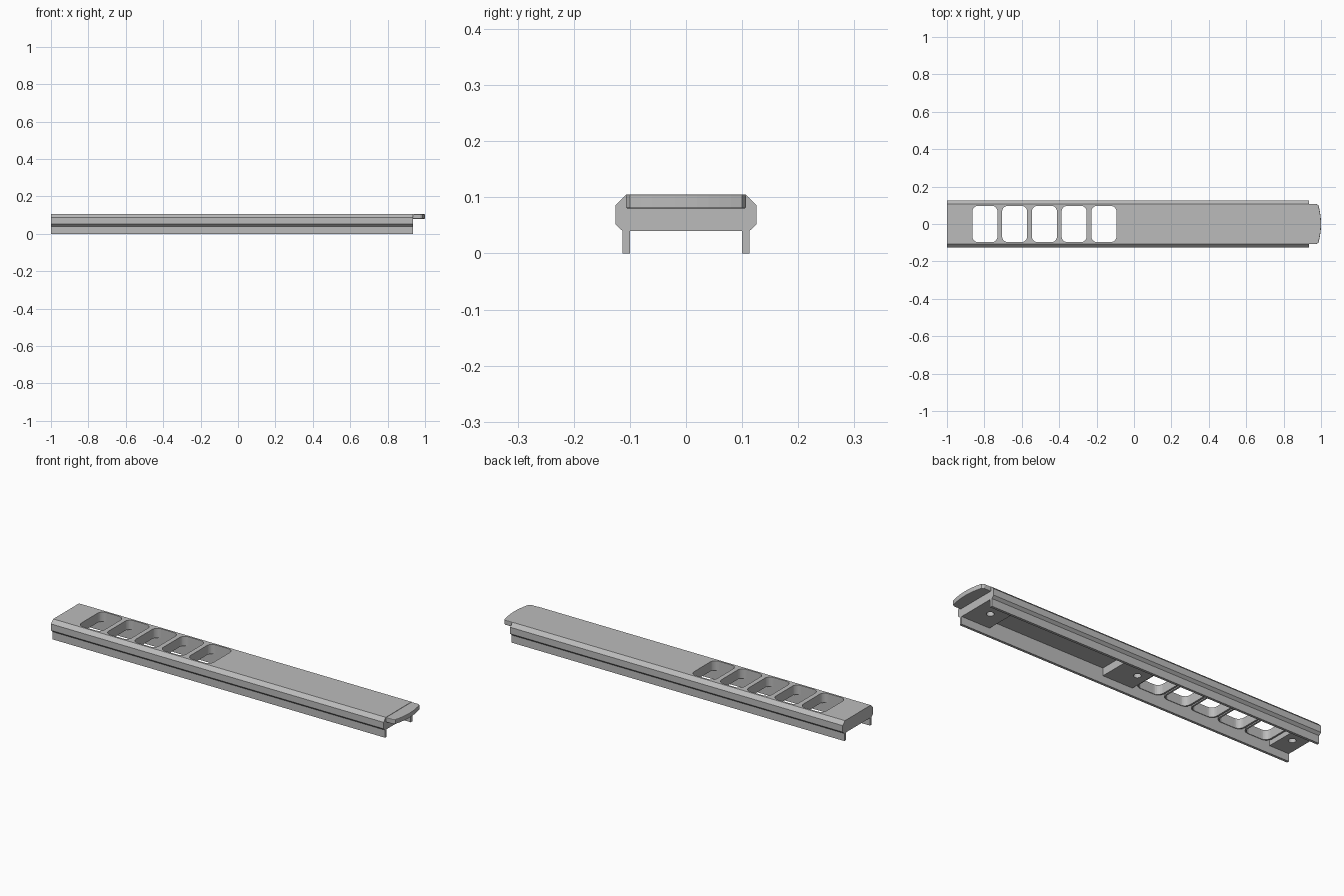
import bpy, bmesh, math

cube = bpy.data.objects.get("Cube")
if cube:
    bpy.data.objects.remove(cube, do_unlink=True)

grey = bpy.data.materials.new("satin grey")
grey.use_nodes = True
COLOUR = (0.5, 0.5, 0.5, 1)
grey.diffuse_color = COLOUR
grey.node_tree.nodes["Principled BSDF"].inputs["Base Color"].default_value = COLOUR

X0, X1 = -1.0, 0.935      # body ends
INNER = 0.1               # half width of the channel
TOP, ROOF, BELLY = 0.105, 0.08, 0.04


def extrude(name, outline, direction, place):
    """Solid made by sweeping a closed outline along a vector."""
    bm = bmesh.new()
    face = bm.faces.new([bm.verts.new(place(*p)) for p in outline])
    swept = bmesh.ops.extrude_face_region(bm, geom=[face])["geom"]
    bmesh.ops.translate(bm, vec=direction,
                        verts=[v for v in swept if isinstance(v, bmesh.types.BMVert)])
    bmesh.ops.recalc_face_normals(bm, faces=bm.faces)
    mesh = bpy.data.meshes.new(name)
    bm.to_mesh(mesh)
    bm.free()
    obj = bpy.data.objects.new(name, mesh)
    bpy.context.collection.objects.link(obj)
    mesh.materials.append(grey)
    return obj


def rounded(cx, hx, hy, r, steps=6):
    pts = []
    for q, (sx, sy) in enumerate([(1, 1), (-1, 1), (-1, -1), (1, -1)]):
        for i in range(steps + 1):
            a = (q + i / steps) * math.pi / 2
            pts.append((cx + sx * (hx - r) + r * math.cos(a),
                        sy * (hy - r) + r * math.sin(a)))
    return pts


def slab(name, outline, z0, z1):
    return extrude(name, outline, (0, 0, z1 - z0), lambda x, y: (x, y, z0))


def cut(obj, cutter):
    mod = obj.modifiers.new("cut", "BOOLEAN")
    mod.operation = "DIFFERENCE"
    mod.solver = "EXACT"
    mod.object = cutter
    cutter.hide_render = True
    cutter.hide_set(True)
    bpy.context.view_layer.objects.active = obj
    bpy.ops.object.modifier_apply(modifier=mod.name)
    bpy.data.objects.remove(cutter, do_unlink=True)


# channel shaped body: chamfered shoulders, stepped skirts
half = [(INNER, ROOF), (INNER, 0), (0.113, 0), (0.113, BELLY),
        (0.126, 0.052), (0.126, 0.086), (0.107, TOP)]
profile = half + [(-y, z) for y, z in reversed(half)]
body = extrude("channel_body", profile, (X1 - X0, 0, 0), lambda y, z: (X0, y, z))

# five rounded windows, each with a thin collar below the roof
for i in range(5):
    cx = -0.797 + i * 0.159
    cut(body, slab("window_cutter", rounded(cx, 0.067, 0.097, 0.03), 0.03, 0.2))
    collar = slab("window_collar", rounded(cx, 0.076, INNER, 0.036), 0.055, ROOF)
    cut(collar, slab("collar_cutter", rounded(cx, 0.067, 0.097, 0.03), 0.0, 0.2))

# mounting blocks with blind screw holes
for name, a, b, hole in [("rear_block", X0, -0.885, -0.935),
                         ("middle_block", -0.075, 0.1, -0.02),
                         ("front_block", 0.77, X1, 0.85)]:
    block = slab(name, [(a, -INNER), (b, -INNER), (b, INNER), (a, INNER)], BELLY, ROOF)
    cut(block, slab("hole_cutter", rounded(hole, 0.018, 0.018, 0.018), 0, 0.065))

# tongue with a gently bowed, rounded tip
bow = [(0.986 + 0.014 * (1 - (k / 5) ** 2), 0.1 * k / 5) for k in range(-5, 6)]
tip = [(X1, -0.107), (0.975, -0.107)] + bow + [(0.975, 0.107), (X1, 0.107)]
tongue = slab("end_tongue", tip, ROOF, TOP)
bevel = tongue.modifiers.new("soft edge", "BEVEL")
bevel.width = 0.003
bevel.segments = 2
bevel.limit_method = "ANGLE"
bevel.angle_limit = math.radians(60)
